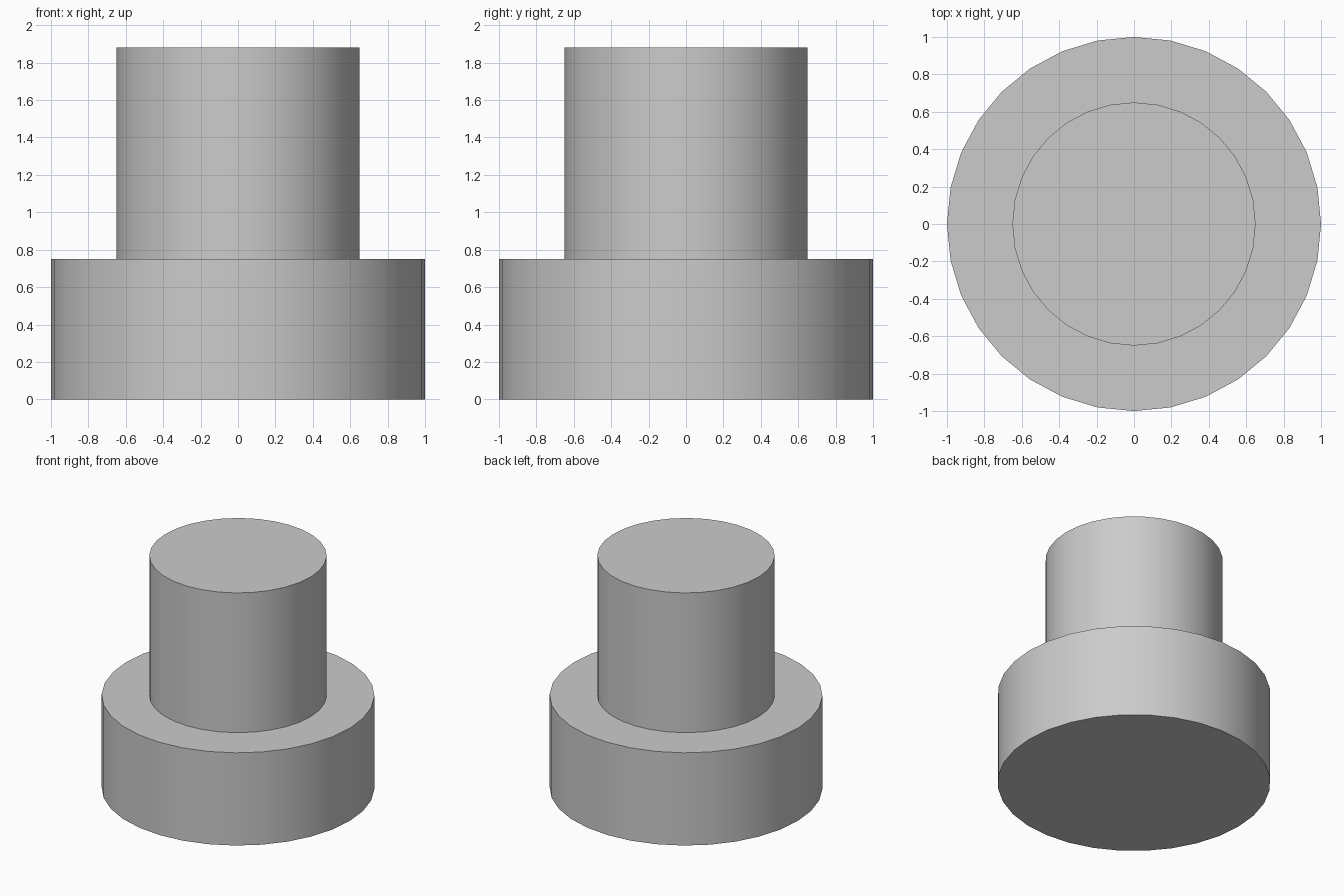
import bpy
import bmesh
from math import cos, sin, tau

SIDES = 32

cube = bpy.data.objects.get("Cube")
if cube:
    bpy.data.objects.remove(cube)

# Plain grey material
grey = bpy.data.materials.new("plain_grey")
grey.use_nodes = True
colour = (0.6, 0.6, 0.6, 1)
grey.diffuse_color = colour
grey.node_tree.nodes["Principled BSDF"].inputs["Base Color"].default_value = colour

# Stepped solid: wide base, flat shoulder, narrower stem, capped at both ends
profile = [(1.0, 0.0), (1.0, 0.75), (0.65, 0.75), (0.65, 1.88)]
bm = bmesh.new()
rings = [[bm.verts.new((r * cos(tau * i / SIDES), r * sin(tau * i / SIDES), z))
          for i in range(SIDES)] for r, z in profile]
for low, high in zip(rings, rings[1:]):
    for i in range(SIDES):
        j = (i + 1) % SIDES
        bm.faces.new((low[i], low[j], high[j], high[i]))
bm.faces.new(rings[0][::-1])
bm.faces.new(rings[-1])

mesh = bpy.data.meshes.new("stepped_cylinder")
bm.to_mesh(mesh)
bm.free()
mesh.materials.append(grey)
body = bpy.data.objects.new("stepped_cylinder", mesh)
bpy.context.collection.objects.link(body)

# Smooth walls with crisp rims
bpy.ops.object.select_all(action="DESELECT")
body.select_set(True)
bpy.context.view_layer.objects.active = body
bpy.ops.object.shade_smooth_by_angle()
